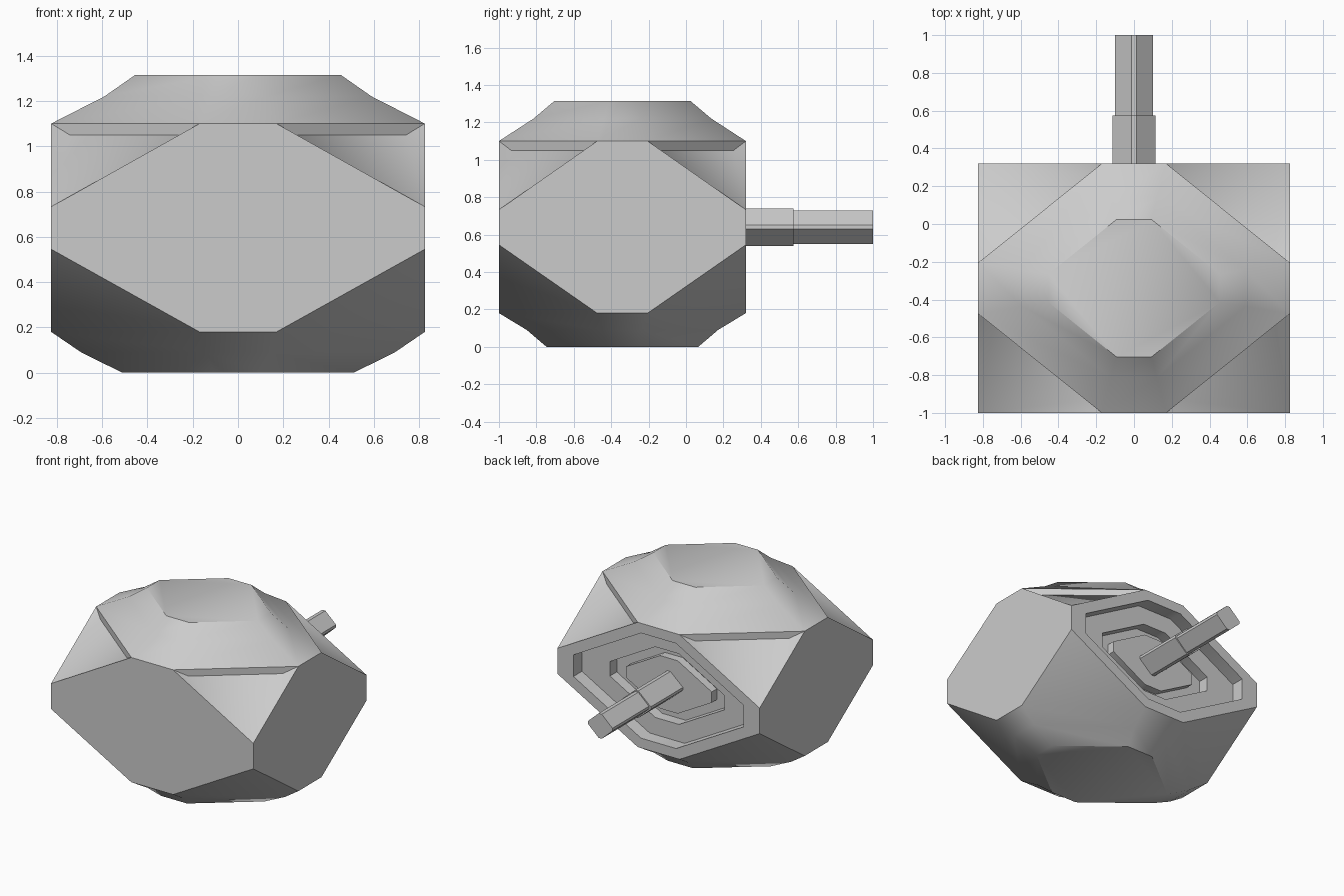
import bpy, bmesh
from math import radians

if "Cube" in bpy.data.objects:
    bpy.data.objects.remove(bpy.data.objects["Cube"])

CY, CZ = -0.34, 0.64      # centre of the faceted body


def octagon(rx, ry, fx, fy):
    """Cross-shaped octagon: flats of half length fx / fy at distance ry / rx."""
    return [(fx, -ry), (rx, -fy), (rx, fy), (fx, ry),
            (-fx, ry), (-rx, fy), (-rx, -fy), (-fx, -ry)]


def bridge(bm, a, b):
    n = len(a)
    for i in range(n):
        bm.faces.new((a[i], a[(i + 1) % n], b[(i + 1) % n], b[i]))


def finish(bm, name, angle):
    bmesh.ops.recalc_face_normals(bm, faces=bm.faces)
    mesh = bpy.data.meshes.new(name)
    bm.to_mesh(mesh)
    bm.free()
    ob = bpy.data.objects.new(name, mesh)
    bpy.context.collection.objects.link(ob)
    bpy.ops.object.select_all(action='DESELECT')
    ob.select_set(True)
    bpy.context.view_layer.objects.active = ob
    bpy.ops.object.shade_smooth_by_angle(angle=radians(angle))
    return ob


# Faceted body
bm = bmesh.new()
outline = octagon(0.825, 0.66, 0.17, 0.135)


def ring(z, sx, sy):
    return [bm.verts.new((x * sx, CY + y * sy, z)) for x, y in outline]


top = [ring(1.10, 1, 1), ring(1.22, 0.715, 0.72), ring(1.315, 0.55, 0.55)]
bottom = [ring(0.18, 1, 1), ring(0.09, 0.84, 0.775), ring(0, 0.62, 0.615)]
for rings in (top, bottom):
    for a, b in zip(rings, rings[1:]):
        bridge(bm, a, b)
    bm.faces.new(rings[-1])
hi, lo = top[0], bottom[0]

# Short vertical corner edges
corners = [(1, -1), (1, 1), (-1, 1), (-1, -1)]
c_hi = [bm.verts.new((sx * 0.825, CY + sy * 0.66, 0.733)) for sx, sy in corners]
c_lo = [bm.verts.new((sx * 0.825, CY + sy * 0.66, 0.545)) for sx, sy in corners]

for k in range(4):
    # Bevelled corner below, and lipped corner above
    bm.faces.new((lo[2 * k], lo[2 * k + 1], c_lo[k]))
    a, b, c = hi[2 * k], hi[2 * k + 1], c_hi[k]
    pa, pb = a.co.lerp(b.co, 0.125), a.co.lerp(b.co, 0.875)
    pa.z = pb.z = 1.05
    la, lb = bm.verts.new(pa), bm.verts.new(pb)
    for f in ((a, b, lb, la), (a, la, c), (la, lb, c), (lb, b, c)):
        bm.faces.new(f)
    # Octagonal side face
    n = (k + 1) % 4
    i, j = 2 * k + 1, (2 * k + 2) % 8
    side = [lo[i], lo[j], c_lo[n], c_hi[n], hi[j], hi[i], c_hi[k], c_lo[k]]
    if k != 1:
        bm.faces.new(side)
        continue
    # Back face: stepped recess with a raised island
    base = [v.co.copy() for v in side]
    prev = side
    for s, y in ((0.842, 0.32), (0.842, 0.22), (0.566, 0.22),
                 (0.566, 0.14), (0.424, 0.14), (0.424, 0.20)):
        cur = [bm.verts.new((p.x * s, y, CZ + (p.z - CZ) * s)) for p in base]
        bridge(bm, prev, cur)
        prev = cur
    bm.faces.new(prev)
finish(bm, "faceted_body", 36)


# Rear stem: two diamond-section bars
def bar(name, rx, rz, y0, y1):
    bm = bmesh.new()
    a, b = [[bm.verts.new((x, y, CZ + z)) for x, z in octagon(rx, rz, 0.013, 0.01)]
            for y in (y0, y1)]
    bridge(bm, a, b)
    bm.faces.new(a)
    bm.faces.new(b)
    finish(bm, name, 20)


bar("stem_base", 0.115, 0.10, 0.20, 0.575)
bar("stem_tip", 0.10, 0.09, 0.575, 1.0)
